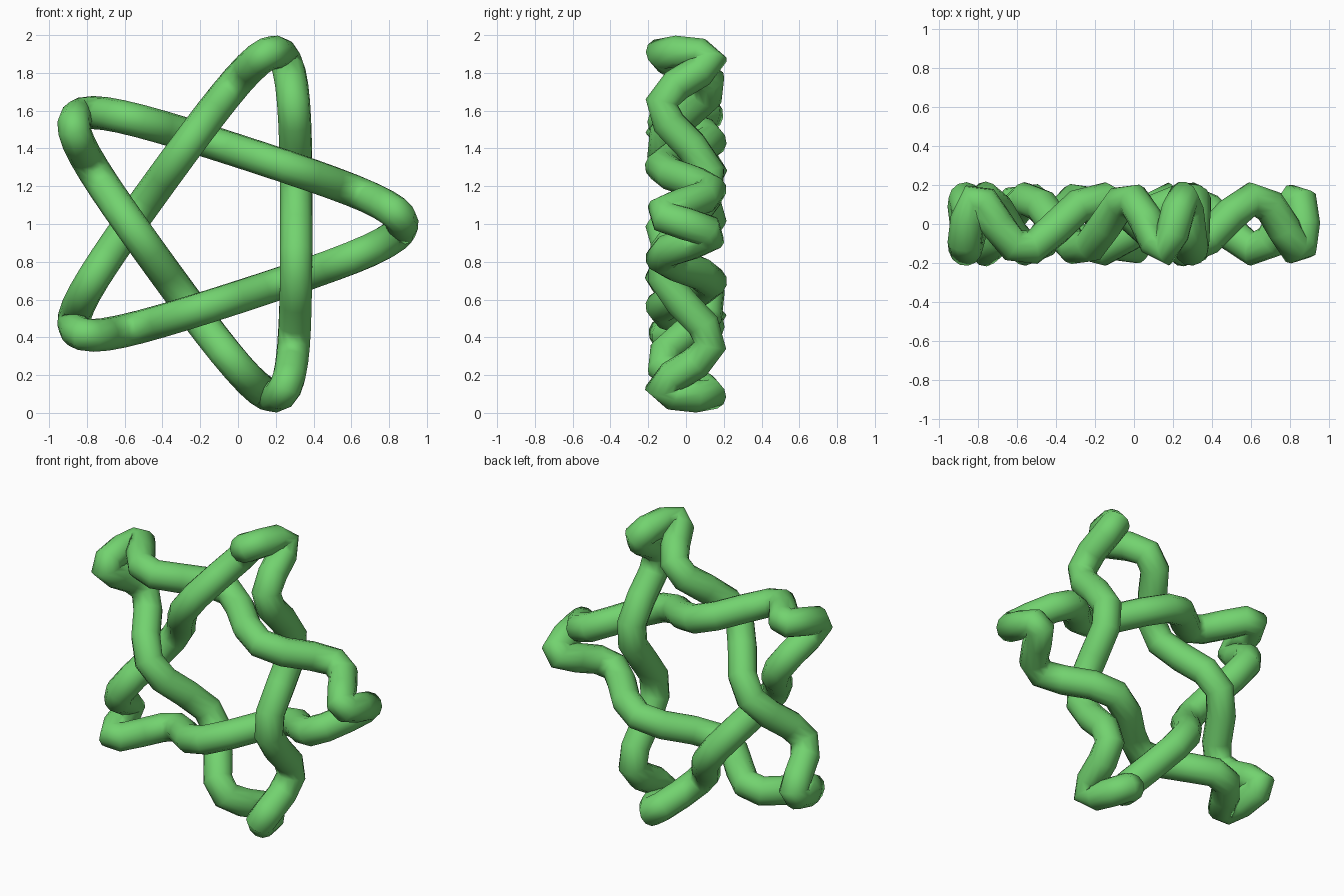
import bpy
from math import sin, cos, tau

if "Cube" in bpy.data.objects:
    bpy.data.objects.remove(bpy.data.objects["Cube"])

A, B, WAVE, RADIUS, N = 0.675, 0.28, 0.13, 0.088, 96

# Closed star-shaped path with a rapid front-to-back wave
curve = bpy.data.curves.new("star_knot_path", 'CURVE')
curve.dimensions = '3D'
spline = curve.splines.new('POLY')
spline.points.add(N - 1)
for i, p in enumerate(spline.points):
    t = tau * i / N
    p.co = (A * cos(2 * t) + B * cos(3 * t) - 0.086,
            -WAVE * sin(15 * t),
            A * sin(2 * t) - B * sin(3 * t) + 1.0, 1)
spline.use_cyclic_u = True
spline.use_smooth = True

# Round tube along the path
curve.bevel_depth = RADIUS
curve.bevel_resolution = 4
curve.use_fill_caps = False
knot = bpy.data.objects.new("star_knot_tube", curve)
bpy.context.collection.objects.link(knot)

# Turn into a smooth mesh
bpy.context.view_layer.objects.active = knot
knot.select_set(True)
bpy.ops.object.convert(target='MESH')
knot = bpy.context.view_layer.objects.active
bpy.ops.object.shade_smooth()

mat = bpy.data.materials.new("green")
mat.diffuse_color = (0.17, 0.65, 0.16, 1)
mat.use_nodes = True
mat.node_tree.nodes["Principled BSDF"].inputs["Base Color"].default_value = mat.diffuse_color
knot.data.materials.clear()
knot.data.materials.append(mat)
